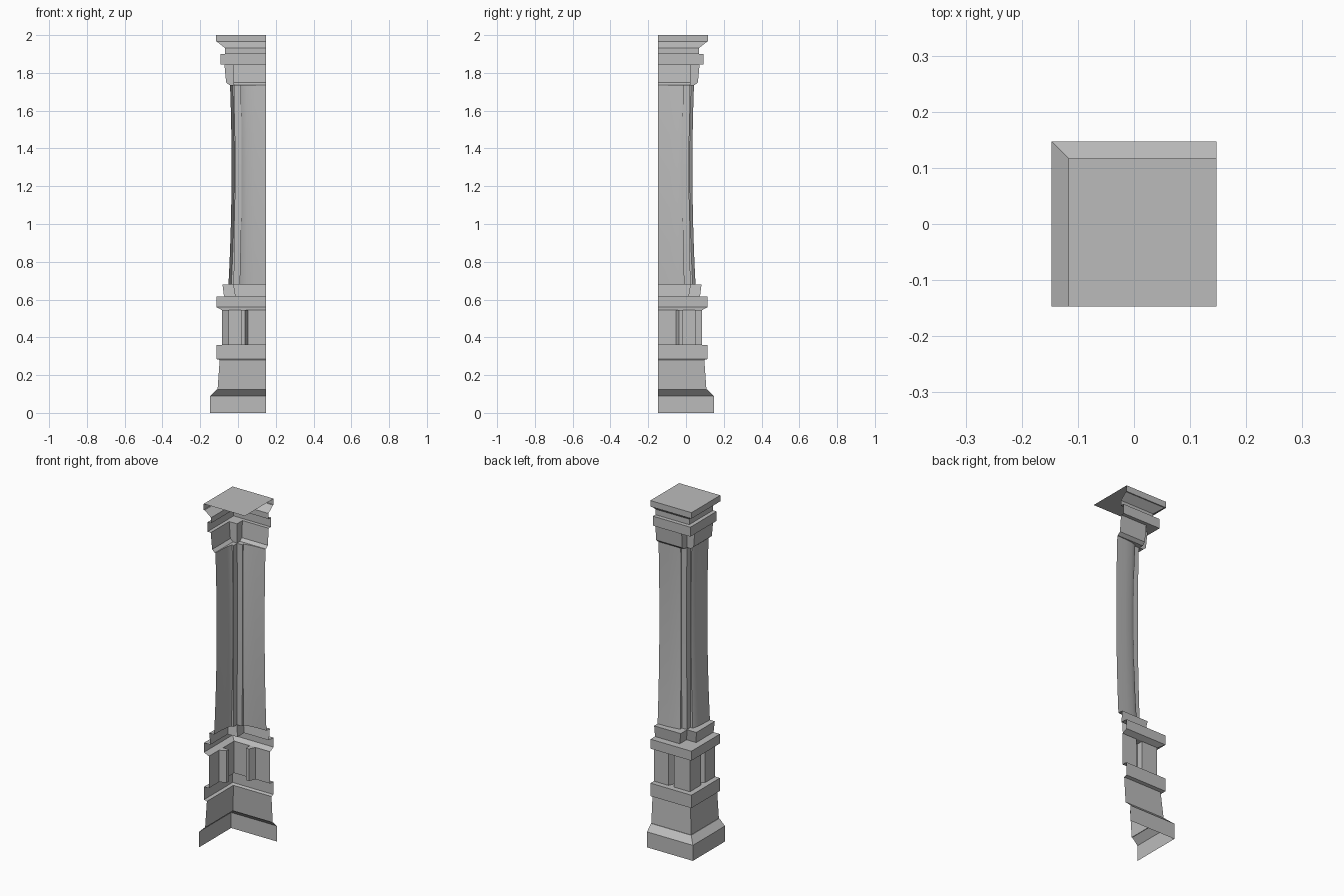
import bpy, bmesh

cube = bpy.data.objects.get("Cube")
if cube:
    bpy.data.objects.remove(cube, do_unlink=True)

END = 0.147  # open edges of the quarter pillar lie at x = END and y = -END

stone = bpy.data.materials.new("grey_stone")
stone.use_nodes = True
stone.diffuse_color = (0.5, 0.5, 0.5, 1)
stone.node_tree.nodes["Principled BSDF"].inputs["Base Color"].default_value = (0.5, 0.5, 0.5, 1)


# Plan outlines: one half plus a diagonal corner point, mirrored over the diagonal
def mirrored(half, c):
    return half + [(-c, c)] + [(-y, -x) for x, y in reversed(half)]


def square(d):
    return mirrored([(-d, -END)], d)


def notched(d, i):
    return mirrored([(-d, -END), (-d, i)], i)


def grooved(d, depth):
    return mirrored([(-d, -END), (-d, -0.054), (-depth, -0.037),
                     (-depth, -0.017), (-d, -0.017)], d)


def column(z):
    swell = 0.043 * (z - 1.3) ** 2
    d, i = 0.034 + swell, 0.014 + swell * 0.45
    w = -0.019 + swell * 0.5
    return mirrored([(-d, -END), (-d + 0.002, -0.085), (-d + 0.006, -0.045),
                     (-d + 0.012, w - 0.006), (-d + 0.015, w), (-i, w)], i)


# Stack outlines: walls between heights, flat ledges where the height repeats
def build(name, levels, plate=None):
    bm = bmesh.new()
    rings = [[bm.verts.new((x, y, z)) for x, y in path] for z, path in levels]
    for k in range(len(rings) - 1):
        low, high = rings[k], rings[k + 1]
        if levels[k][0] == levels[k + 1][0]:
            bm.faces.new(high + low[::-1])
        else:
            for j in range(len(low) - 1):
                bm.faces.new((low[j], high[j], high[j + 1], low[j + 1]))
    if plate:
        z, d = plate
        bm.faces.new([bm.verts.new((x, y, z)) for x, y in
                      ((-d, -END), (END, -END), (END, d), (-d, d))])
    mesh = bpy.data.meshes.new(name)
    bm.to_mesh(mesh)
    bm.free()
    mesh.materials.append(stone)
    obj = bpy.data.objects.new(name, mesh)
    bpy.context.collection.objects.link(obj)
    return obj


# Foot with sloped shoulder and tapered block
build("foot", [(0, square(0.147)), (0.09, square(0.147)), (0.125, square(0.111)),
               (0.125, square(0.108)), (0.28, square(0.097))])

# Lower band
build("lower_band", [(0.28, square(0.097)), (0.285, square(0.115)),
                     (0.36, square(0.115)), (0.36, grooved(0.084, 0.047))])

# Pedestal with a vertical groove on each side
build("pedestal", [(0.36, grooved(0.084, 0.047)), (0.545, grooved(0.084, 0.047)),
                   (0.545, square(0.087))])

# Upper band
build("upper_band", [(0.545, square(0.087)), (0.56, square(0.115)),
                     (0.615, square(0.115)), (0.615, notched(0.074, 0.012))])

# Notched plinth under the shaft
build("plinth", [(0.615, notched(0.074, 0.012)), (0.68, notched(0.082, 0.023)),
                 (0.68, column(0.68))])

# Waisted shaft
steps = 14
heights = [0.68 + (1.735 - 0.68) * k / steps for k in range(steps + 1)]
shaft = build("shaft", [(z, column(z)) for z in heights])
bpy.ops.object.select_all(action="DESELECT")
shaft.select_set(True)
bpy.context.view_layer.objects.active = shaft
bpy.ops.object.shade_smooth_by_angle(angle=0.6)

# Notched capital
build("capital", [(1.735, column(1.735)), (1.735, notched(0.046, 0.02)),
                  (1.75, notched(0.063, 0.02)), (1.845, notched(0.072, 0.022)),
                  (1.845, square(0.093))])

# Capital band and neck
build("capital_band", [(1.845, square(0.093)), (1.9, square(0.093)),
                       (1.9, square(0.07)), (1.932, square(0.07))])

# Crown moulding closed by the top plate
build("crown", [(1.932, square(0.07)), (1.965, square(0.111)),
                (1.965, square(0.117)), (2, square(0.117))], plate=(2, 0.117))
